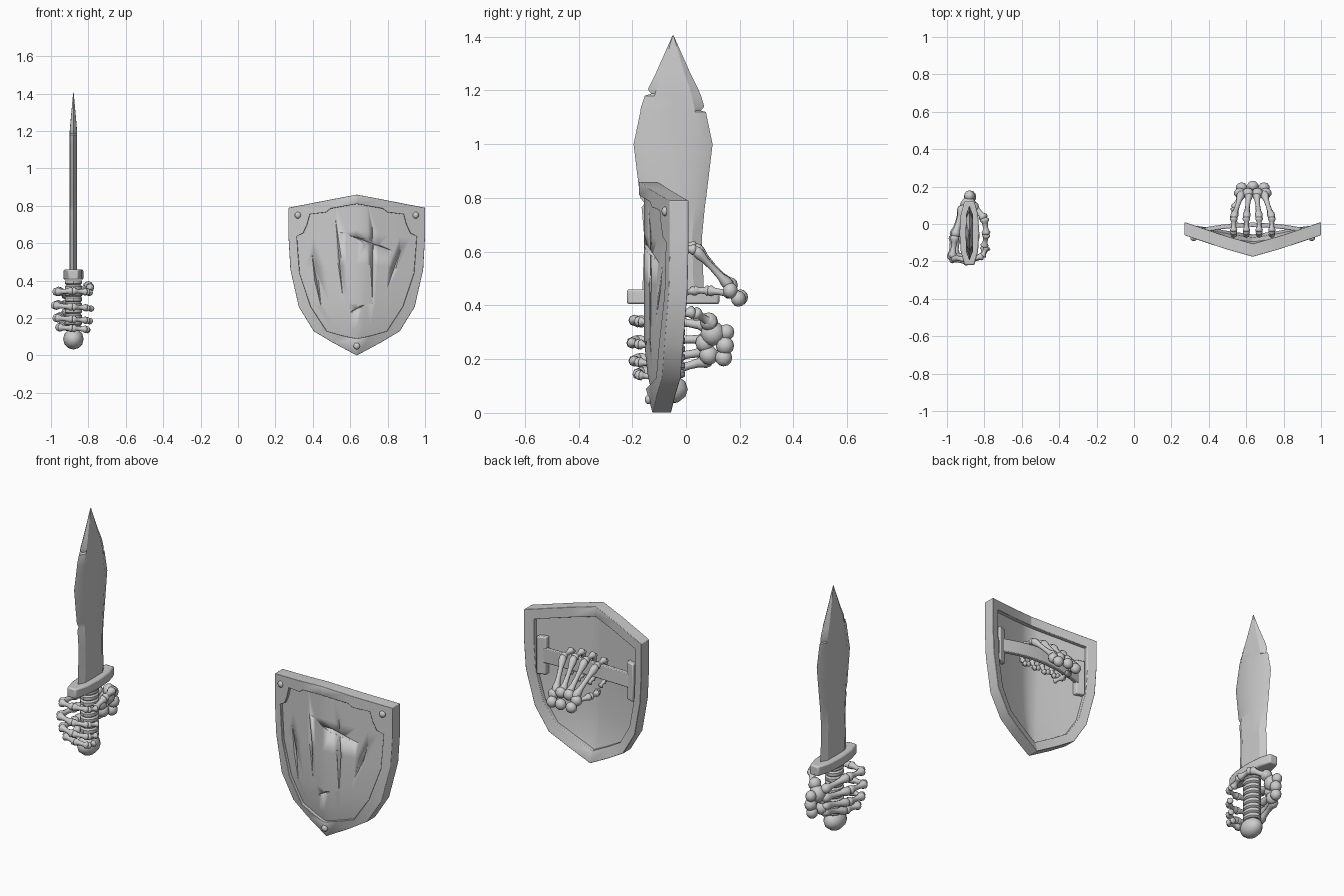
import bpy, math
from mathutils import Vector

if "Cube" in bpy.data.objects:
    bpy.data.objects.remove(bpy.data.objects["Cube"])

SX, SY = -0.88, -0.048      # sword axis
HX = 0.635                  # shield centre


def finish(name, verts, faces, angle=40, bevel=0):
    me = bpy.data.meshes.new(name)
    me.from_pydata([tuple(v) for v in verts], [], faces)
    ob = bpy.data.objects.new(name, me)
    bpy.context.collection.objects.link(ob)
    bpy.context.view_layer.objects.active = ob
    bpy.ops.object.mode_set(mode='EDIT')
    bpy.ops.mesh.select_all(action='SELECT')
    bpy.ops.mesh.normals_make_consistent(inside=False)
    bpy.ops.object.mode_set(mode='OBJECT')
    me.shade_smooth()
    me.set_sharp_from_angle(angle=math.radians(angle))
    if bevel:
        m = ob.modifiers.new("bevel", 'BEVEL')
        m.width, m.segments, m.limit_method = bevel, 2, 'ANGLE'
    return ob


def loft(name, rings, loop=False, **kw):
    """Skin closed rings of equal size; caps the ends unless looped."""
    n, k = len(rings[0]), len(rings)
    faces = []
    for i in range(k if loop else k - 1):
        a, b = i * n, (i + 1) % k * n
        faces += [(a + j, a + (j + 1) % n, b + (j + 1) % n, b + j) for j in range(n)]
    if not loop:
        faces += [tuple(range(n)), tuple(range((k - 1) * n, k * n))]
    return finish(name, [p for r in rings for p in r], faces, **kw)


def oval(cx, cy, z, rx, ry, n=12):
    return [(cx + rx * math.cos(2 * math.pi * i / n), cy + ry * math.sin(2 * math.pi * i / n), z)
            for i in range(n)]


def bone(name, a, b, r):
    """Dumbbell-shaped bone between two points."""
    a, b = Vector(a), Vector(b)
    q = (b - a).to_track_quat('Z', 'Y')
    prof = [(-.06, .45), (.03, .95), (.14, 1), (.28, .66), (.5, .56), (.72, .64), (.87, .95), (.97, .9), (1.05, .4)]
    loft(name, [[a.lerp(b, t) + q @ Vector((r * s * math.cos(k * math.pi / 4), r * s * math.sin(k * math.pi / 4), 0))
                 for k in range(8)] for t, s in prof], angle=70)


def chain(name, pts, r):
    for i in range(len(pts) - 1):
        bone(f"{name}_{i + 1}", pts[i], pts[i + 1], r * (1 - .07 * i))


def ball(name, loc, s, seg=10):
    bpy.ops.mesh.primitive_uv_sphere_add(segments=seg, ring_count=6, radius=1, location=loc)
    ob = bpy.context.object
    ob.name, ob.scale = name, s
    ob.data.shade_smooth()
    return ob


# ---- sword blade: (z, left half width, right half width), with chipped edges
rows = [(.44, .115, .115), (.65, .107, .107), (.765, .117, .118), (.78, .105, .12), (.80, .122, .123),
        (.9, .135, .135), (1.0, .147, .147), (1.12, .122, .122), (1.125, .122, .103), (1.14, .119, .116),
        (1.18, .105, .104), (1.188, .082, .1), (1.205, .094, .094), (1.26, .066, .066), (1.33, .035, .035),
        (1.405, .002, .002)]
rings = []
for z, l, r in rows:
    h = min(.7 * max(l, r), l, r)
    t = .019 if z < 1.2 else .019 * (1.42 - z) / .22
    rings.append([(SX + x, SY + y, z) for x, y in
                  [(0, -l), (t, -h * .95), (t * 1.05, 0), (t, h * .95), (0, r), (-t, h * .95), (-t * 1.05, 0), (-t, -h * .95)]])
loft("blade", rings, angle=25)

# ---- guard, grip, pommel
plan = [(.026, -.172), (.046, -.10), (.053, 0), (.046, .10), (.026, .172)]
plan += [(-x, y) for x, y in reversed(plan)]
loft("guard", [[(SX + x, SY + y, z) for x, y in plan] for z in (.405, .46)], bevel=.008)
grip = []
for i in range(9):
    z = .13 + i * .031
    grip += [oval(SX, SY - .01, z, .038, .046), oval(SX, SY - .01, z + .007, .046, .055),
             oval(SX, SY - .01, z + .023, .046, .055)]
loft("grip", grip, angle=35)
ball("pommel", (SX, SY - .017, .088), (.055, .072, .056), 12)

# ---- skeleton hand on the sword
for i, (z, dz) in enumerate([(.345, 0), (.272, -.012), (.205, -.012), (.155, -.01)]):
    s = (0, .008, 0, -.015)[i]
    zc = .25 + (z - .25) * .65 + .01
    chain(f"sword_finger_{i + 1}",
          [(-.915, .09, zc), (-.957 - s, -.065, z), (-.972 - s, -.178 - s, z - .005),
           (-.885, -.195 - s, z + dz), (-.81, -.172, z + dz - .005), (-.79 + s, -.125, z + dz - .01)], .026)
chain("sword_thumb", [(-.86, .10, .33), (-.80, .03, .375), (-.79, -.055, .365), (-.80, -.12, .335)], .026)
for i, (x, y, z, r) in enumerate([(-.885, .10, .295, .046), (-.9, .085, .215, .036), (-.875, .145, .25, .034),
                                  (-.88, .14, .205, .032), (-.86, .085, .34, .034), (-.88, .15, .30, .03),
                                  (-.9, .07, .26, .035)]):
    ball(f"sword_wrist_{i + 1}", (x, y, z), (r * .95, r, r))


# ---- shield surface
def surf(dx, z):
    return -.175 + .115 * (abs(dx) / .365) ** 1.1 + .05 * max(0, 1 - z / .25) ** 1.5


def on(dx, z, d=0):
    return (HX + dx, surf(dx, z) + d, z)


# panel: rows of (half width, edge z, peak rise)
prow = [(.345, .765, .07), (.345, .62, .05), (.335, .46, .03), (.29, .27, .01), (.21, .145, 0), (.11, .075, 0), (.02, .03, 0)]
us = [i / 6 for i in range(-6, 7)]
rings = []
for w, z, p in prow:
    pts = [(u * w, z + p * (1 - abs(u))) for u in us]
    rings.append([on(x, zz, .018) for x, zz in pts] + [on(x, zz, .048) for x, zz in reversed(pts)])
panel = loft("shield_panel", rings, angle=30)

# slash marks carved into the panel
slashes = [(.52, .74, .56, .315), (.395, .545, .445, .257), (.545, .66, .825, .56),
           (.72, .69, .72, .27), (.87, .57, .795, .35), (.59, .225, .675, .27)]
for i, (x0, z0, x1, z1) in enumerate(slashes):
    a, b = Vector(on(x0 - HX, z0, .018)), Vector(on(x1 - HX, z1, .018))
    m = Vector(on((x0 + x1) / 2 - HX, (z0 + z1) / 2, .018))
    n = Vector((z1 - z0, 0, x0 - x1)).normalized() * .012
    vs = [a, b, m + n, m - n, m + Vector((0, -.03, 0)), m + Vector((0, .018, 0))]
    fs = [(e, s, d) for e in (0, 1) for s in (2, 3) for d in (4, 5)]
    cut = finish(f"slash_cutter_{i + 1}", vs, fs)
    md = panel.modifiers.new(f"slash_{i + 1}", 'BOOLEAN')
    md.operation, md.object, md.solver = 'DIFFERENCE', cut, 'EXACT'
    cut.hide_render = True
    cut.hide_set(True)

# rim: outer outline paired with the stepped inner front edge, mirrored
half = [(0, .86, 0, .81), (.14, .834, .14, .785), (.18, .826, .165, .765), (.365, .79, .25, .755),
        (.365, .72, .265, .70), (.365, .66, .285, .655), (.365, .635, .32, .637), (.355, .46, .305, .44),
        (.31, .26, .245, .26), (.23, .13, .16, .13), (.13, .07, .07, .105), (0, 0, 0, .09)]
full = half + [(-a, b, -c, d) for a, b, c, d in half[-2:0:-1]]
rings = [[on(a, b), on(a, b, .07), on(a * .86, .45 + (b - .45) * .86, .07),
          on(a * .86, .45 + (b - .45) * .86, .035), on(c, d, .03), on(c, d)] for a, b, c, d in full]
loft("shield_rim", rings, loop=True, angle=35, bevel=.007)
for i, (dx, z) in enumerate([(-.315, .75), (.315, .75), (0, .05)]):
    ball(f"rivet_{i + 1}", on(dx, z, 0), (.018, .014, .018))

# arm strap with end plates
rings = []
for i in range(11):
    u = i / 5 - 1
    x, y, z = HX + .28 * u, -.005 - .03 * u * u, .545 + .02 * (1 - u * u)
    rings.append([(x, y - .012, z - .04), (x, y + .012, z - .04), (x, y + .012, z + .04), (x, y - .012, z + .04)])
loft("strap", rings, bevel=.004)
for s in (-1, 1):
    loft("strap_plate", [[on(s * dx, z, d) for dx, d in ((.25, .04), (.30, .04), (.30, .075), (.25, .075))]
                         for z in (.44, .545, .65)], bevel=.006)

# ---- skeleton hand behind the shield
for i in range(4):
    k = i - 1.5
    x, dz = HX + .068 * k, -.012 * abs(k)
    chain(f"shield_finger_{i + 1}",
          [(HX + .04 * k, .165, .47), (x, .035, .625 + dz), (x * 1.0, -.04, .632 + dz),
           (x, -.058, .55 + dz), (x, -.035, .495), (x, .0, .48)], .022)
chain("shield_thumb", [(.575, .165, .445), (.535, .085, .455), (.53, .03, .455), (.555, -.01, .445)], .021)
for i, (dx, y, z) in enumerate([(-.07, .165, .455), (-.025, .165, .475), (.025, .165, .475), (.07, .165, .455),
                                (-.06, .195, .425), (0, .203, .43), (.06, .195, .425)]):
    ball(f"shield_wrist_{i + 1}", (HX + dx, y, z), (.031, .028, .03))
